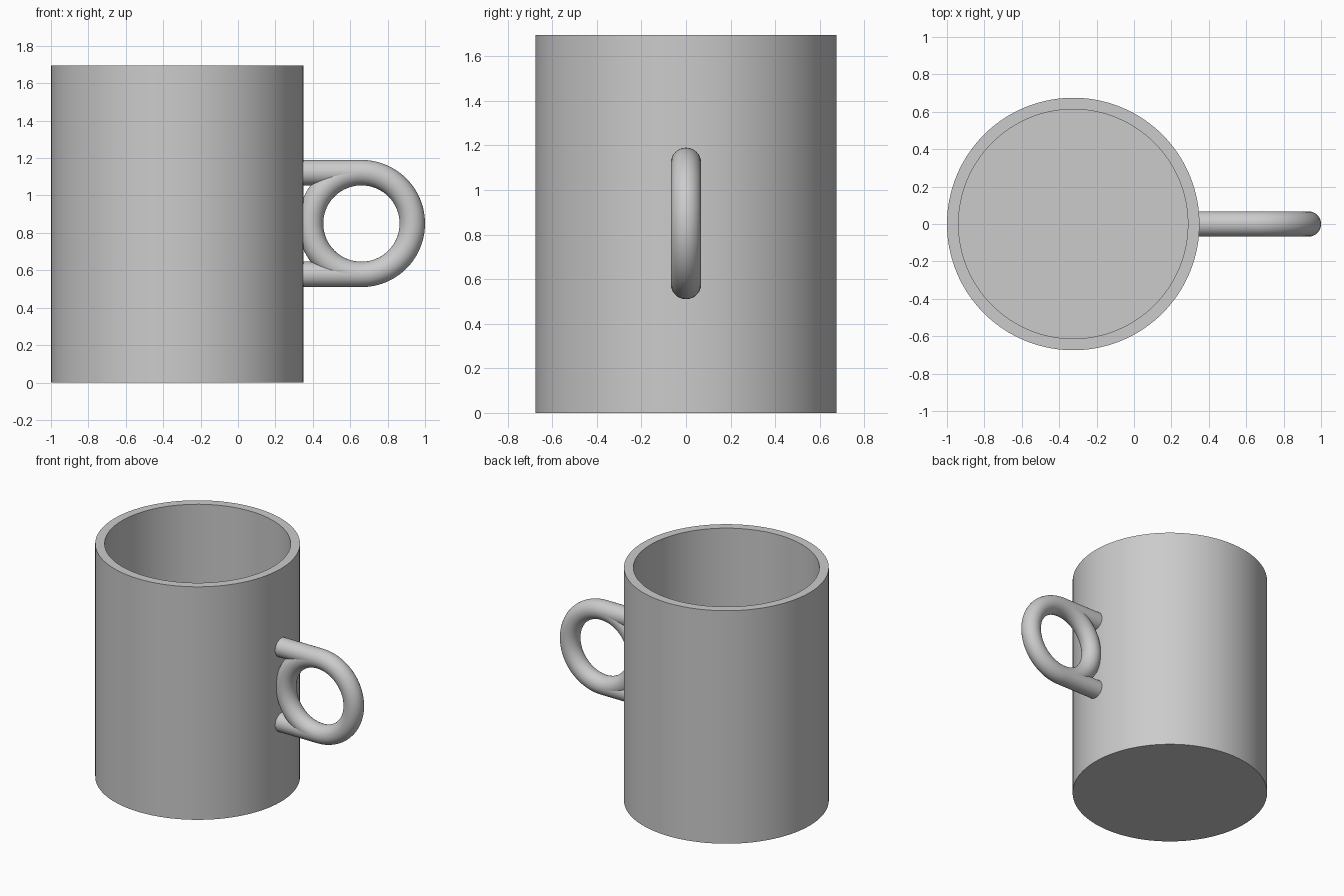
import bpy
import bmesh
import math
from mathutils import Matrix, Vector

default_cube = bpy.data.objects.get("Cube")
if default_cube:
    bpy.data.objects.remove(default_cube, do_unlink=True)

CUP_X, CUP_R, CUP_H, WALL = -0.325, 0.675, 1.695, 0.062
RING_X, RING_Z, RING_R, TUBE_R = 0.66, 0.85, 0.272, 0.068

# Single plain grey
grey = bpy.data.materials.new("plain_grey")
grey.use_nodes = True
colour = (0.6, 0.6, 0.6, 1)
grey.diffuse_color = colour
grey.node_tree.nodes["Principled BSDF"].inputs["Base Color"].default_value = colour


def finish(obj):
    obj.data.materials.append(grey)
    bpy.ops.object.select_all(action="DESELECT")
    obj.select_set(True)
    bpy.context.view_layer.objects.active = obj
    bpy.ops.object.shade_smooth_by_angle(angle=math.radians(30))


# Hollow cup body: profile turned around its axis
def make_cup():
    inner = CUP_R - WALL
    profile = [(0, 0), (CUP_R, 0), (CUP_R, CUP_H), (inner, CUP_H), (inner, WALL), (0, WALL)]
    bm = bmesh.new()
    verts = [bm.verts.new((r, 0, z)) for r, z in profile]
    edges = [bm.edges.new(pair) for pair in zip(verts, verts[1:])]
    bmesh.ops.spin(bm, geom=verts + edges, cent=(0, 0, 0), axis=(0, 0, 1),
                   angle=math.tau, steps=128, use_duplicate=False)
    bmesh.ops.remove_doubles(bm, verts=bm.verts, dist=0.0001)
    bmesh.ops.recalc_face_normals(bm, faces=bm.faces)
    mesh = bpy.data.meshes.new("cup_body")
    bm.to_mesh(mesh)
    bm.free()
    obj = bpy.data.objects.new("cup_body", mesh)
    obj.location.x = CUP_X
    bpy.context.collection.objects.link(obj)
    finish(obj)


make_cup()

# Round handle ring
bpy.ops.mesh.primitive_torus_add(major_radius=RING_R, minor_radius=TUBE_R,
                                 major_segments=96, minor_segments=32,
                                 location=(RING_X, 0, RING_Z),
                                 rotation=(math.pi / 2, 0, 0))
ring = bpy.context.object
ring.name = "handle_ring"
finish(ring)

# Straight bars joining the ring to the cup wall
bar_start = CUP_X + CUP_R - WALL / 2
for name, side in (("handle_upper_bar", 1), ("handle_lower_bar", -1)):
    bpy.ops.mesh.primitive_cylinder_add(
        vertices=32, radius=TUBE_R, depth=RING_X - bar_start,
        location=((RING_X + bar_start) / 2, 0, RING_Z + side * RING_R),
        rotation=(0, math.pi / 2, 0))
    bar = bpy.context.object
    bar.name = name
    finish(bar)
